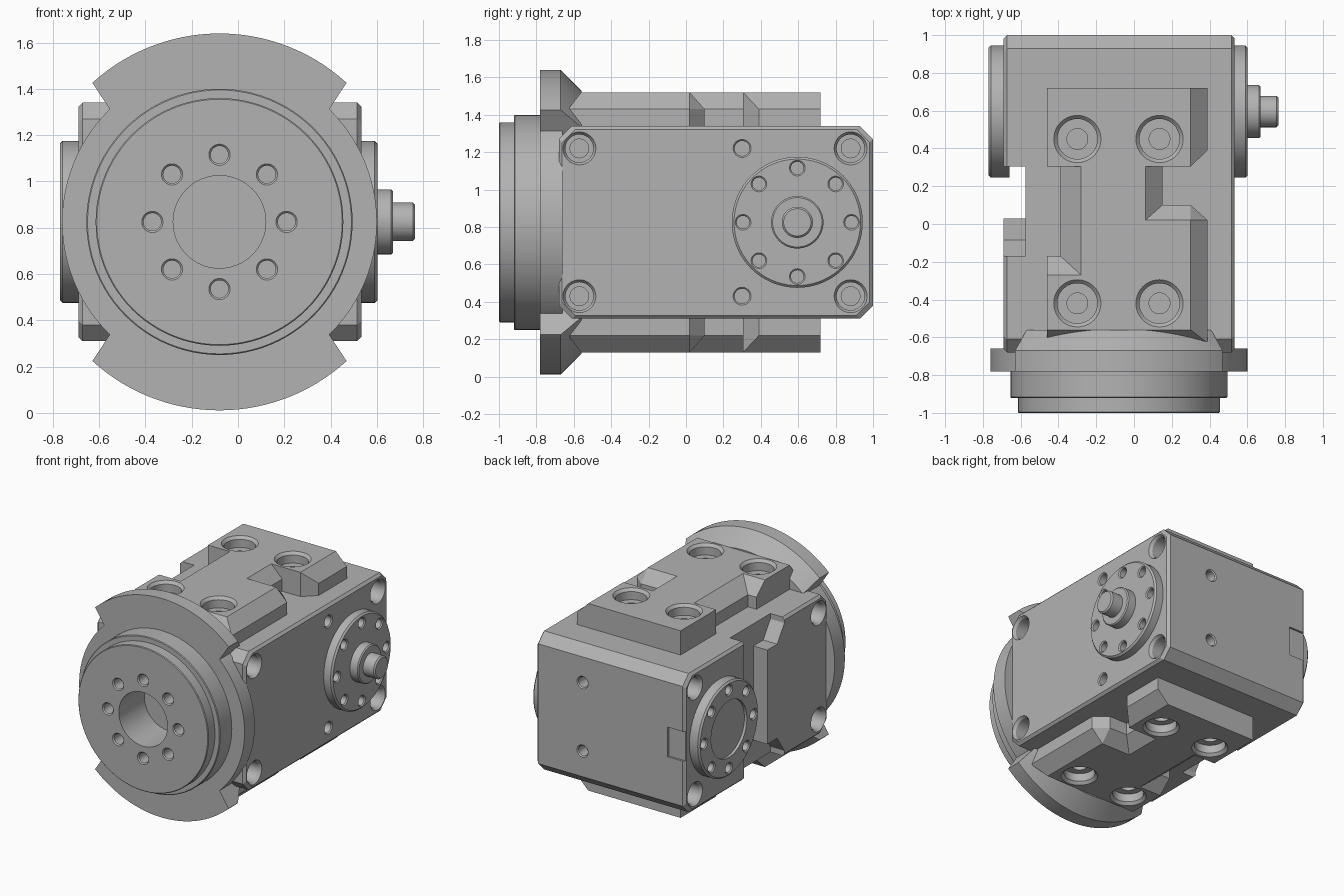
import bpy, bmesh, math
from mathutils import Vector

cube = bpy.data.objects.get("Cube")
if cube:
    bpy.data.objects.remove(cube, do_unlink=True)

grey = bpy.data.materials.new("machined grey")
grey.use_nodes = True
grey.diffuse_color = (0.45, 0.45, 0.45, 1)
grey.node_tree.nodes["Principled BSDF"].inputs["Base Color"].default_value = (0.45, 0.45, 0.45, 1)

AX, AZ = -0.08, 0.825      # main axis
SY = 0.595                 # cross shaft position
X, Y, Z = Vector((1, 0, 0)), Vector((0, 1, 0)), Vector((0, 0, 1))


def loft(name, rings):
    """Closed solid through rings of matching points."""
    bm = bmesh.new()
    loops = [[bm.verts.new(p) for p in ring] for ring in rings]
    n = len(loops[0])
    for a, b in zip(loops, loops[1:]):
        for i in range(n):
            j = (i + 1) % n
            bm.faces.new((a[i], a[j], b[j], b[i]))
    bm.faces.new(loops[0][::-1])
    bm.faces.new(loops[-1])
    bmesh.ops.remove_doubles(bm, verts=bm.verts, dist=1e-5)
    bmesh.ops.recalc_face_normals(bm, faces=bm.faces)
    mesh = bpy.data.meshes.new(name)
    bm.to_mesh(mesh)
    bm.free()
    mesh.materials.append(grey)
    obj = bpy.data.objects.new(name, mesh)
    bpy.context.collection.objects.link(obj)
    return obj


def turned(name, centre, axis, profile, sides=72):
    """Turned solid: profile is (distance along axis, radius)."""
    u = axis.orthogonal().normalized()
    v = axis.cross(u)
    angles = [math.tau * i / sides for i in range(sides)]
    return loft(name, [[Vector(centre) + axis * h + (u * math.cos(a) + v * math.sin(a)) * r
                        for a in angles] for h, r in profile])


def box(name, lo, hi):
    return loft(name, [[(x, y, z) for x, y in ((lo[0], lo[1]), (hi[0], lo[1]),
                       (hi[0], hi[1]), (lo[0], hi[1]))] for z in (lo[2], hi[2])])


def cut(obj, cutters, operation='DIFFERENCE'):
    for c in cutters:
        c.hide_render = True
        mod = obj.modifiers.new("cut", 'BOOLEAN')
        mod.operation, mod.object, mod.solver = operation, c, 'EXACT'
    bpy.context.view_layer.update()
    deps = bpy.context.evaluated_depsgraph_get()
    mesh = bpy.data.meshes.new_from_object(obj.evaluated_get(deps))
    obj.modifiers.clear()
    obj.data = mesh
    for c in cutters:
        bpy.data.objects.remove(c, do_unlink=True)


def drill(centre, axis, r, depth, rim=0.008):
    """Blind hole with a small countersink; axis points out of the material."""
    return turned("drill", centre, axis, [(-depth, r), (-rim, r), (0, r + rim), (0.05, r + rim)], 32)


def counterbore(centre, axis, r, r2, depth):
    return turned("drill", centre, axis,
                  [(-depth - 0.14, r2), (-depth, r2), (-depth, r * 0.85),
                   (-0.02, r * 0.85), (0, r), (0.05, r)], 40)


def bolt_circle(centre, axis, radius, r, depth):
    u = Z
    v = axis.cross(u)
    return [drill(Vector(centre) + (u * math.cos(a) + v * math.sin(a)) * radius, axis, r, depth)
            for a in (math.tau * i / 8 for i in range(8))]


# Gearbox body: octagonal side profile with eased side edges
def side_ring(x, inset):
    hy, hz, c = 0.84 - inset, 0.515 - inset, 0.07
    pts = [(hy, hz - c), (hy - c, hz), (c - hy, hz), (-hy, hz - c)]
    pts += [(-a, -b) for a, b in pts]
    return [(x, 0.16 + a, AZ + b) for a, b in pts]


body = loft("gearbox_body", [side_ring(-0.69, 0.018), side_ring(-0.672, 0),
                             side_ring(0.515, 0), side_ring(0.533, 0.018)])

# Side pocket with stepped front wall
half = [(0.305, 0.7), (-0.17, 0.7), (-0.17, 0.475), (-0.085, 0.35), (0.03, 0.35)]
pocket = half + [(y, -z) for y, z in reversed(half)]
cuts = [loft("pocket", [[(x, y, AZ + z) for y, z in pocket] for x in (-0.8, -0.575)])]

# Side and rear bolt holes
for sx, axis in ((-0.69, -X), (0.533, X)):
    for dz in (-0.395, 0.395):
        for y in (-0.57, 0.88):
            cuts.append(counterbore((sx, y, AZ + dz), axis, 0.088, 0.05, 0.12))
for dz in (-0.395, 0.395):
    cuts.append(drill((0.533, 0.3, AZ + dz), X, 0.04, 0.12))
for dz in (-0.255, 0.255):
    cuts.append(drill((0.15, 1.0, AZ + dz), Y, 0.038, 0.12))
cuts.append(box("slot", (-0.8, 0.985, 0.715), (-0.55, 1.1, 0.935)))
cut(body, cuts)

# Mounting pads above and below: (foot x, foot y, top x, top y)
outline = [(-0.46, 0.72, -0.46, 0.72), (0.39, 0.72, 0.30, 0.72),
           (0.39, 0.39, 0.30, 0.305), (0.30, 0.305, 0.30, 0.305),
           (0.15, 0.305, 0.06, 0.305), (0.15, 0.10, 0.06, 0.02),
           (0.30, 0.10, 0.30, 0.02), (0.39, 0.02, 0.30, 0.02),
           (0.39, -0.63, 0.30, -0.56), (-0.46, -0.63, -0.46, -0.56),
           (-0.46, -0.17, -0.46, -0.27), (-0.39, -0.17, -0.28, -0.27),
           (-0.39, 0.305, -0.28, 0.305), (-0.46, 0.305, -0.46, 0.305)]
for name, s in (("upper_mounting_pad", 1), ("lower_mounting_pad", -1)):
    pad = loft(name, [[(a, b, AZ + s * 0.49) for a, b, c, d in outline],
                      [(a, b, AZ + s * 0.605) for a, b, c, d in outline],
                      [(c, d, AZ + s * 0.695) for a, b, c, d in outline]])
    cut(pad, [counterbore((x, y, AZ + s * 0.695), Z * s, 0.125, 0.055, 0.08)
              for x in (-0.30, 0.135) for y in (-0.42, 0.45)])

# Front output flange with bore and bolt circle
flange = turned("output_flange", (AX, 0, AZ), -Y,
                [(0.66, 0.68), (0.78, 0.68), (0.78, 0.575), (0.915, 0.575), (0.92, 0.57),
                 (0.92, 0.535), (0.995, 0.535), (1.0, 0.53)], 96)
cut(flange, [turned("bore", (AX, -1, AZ), -Y, [(-0.3, 0.2), (0.05, 0.2)], 64)]
    + bolt_circle((AX, -1, AZ), -Y, 0.29, 0.038, 0.12))

# Wide ear segments of the flange, top and bottom
for name, s in (("upper_flange_ear", 1), ("lower_flange_ear", -1)):
    ear = turned(name, (AX, 0, AZ), -Y,
                 [(0.56, 0.705), (0.67, 0.814), (0.78, 0.814)], 128)
    wedge = [(-0.45, 0.45), (0.45, 0.45), (0.745, 0.9), (-0.745, 0.9)]
    cut(ear, [loft("wedge", [[(AX + x, y, AZ + s * z) for x, z in wedge]
                             for y in (-1, -0.3)])], 'INTERSECT')

# Input shaft side cover and shaft
cover = turned("input_cover", (0, SY, AZ), X,
               [(0.45, 0.35), (0.59, 0.35), (0.602, 0.338)])
cut(cover, bolt_circle((0.602, SY, AZ), X, 0.29, 0.034, 0.06))
turned("input_shaft", (0, SY, AZ), X,
       [(0.55, 0.14), (0.662, 0.14), (0.67, 0.132), (0.67, 0.083), (0.755, 0.083), (0.765, 0.073)])

# Opposite side cover with shallow centre recess
end = turned("end_cover", (0, SY, AZ), -X,
             [(0.66, 0.35), (0.758, 0.35), (0.77, 0.338)])
cut(end, bolt_circle((-0.77, SY, AZ), -X, 0.29, 0.034, 0.06)
    + [turned("recess", (-0.77, SY, AZ), -X, [(-0.02, 0.21), (0.05, 0.21)])])

# Smooth round surfaces, keep machined edges crisp
for obj in bpy.context.scene.objects:
    if obj.type == 'MESH' and grey.name in obj.data.materials:
        bpy.ops.object.select_all(action='DESELECT')
        obj.select_set(True)
        bpy.context.view_layer.objects.active = obj
        bpy.ops.object.shade_smooth_by_angle(angle=math.radians(25))
